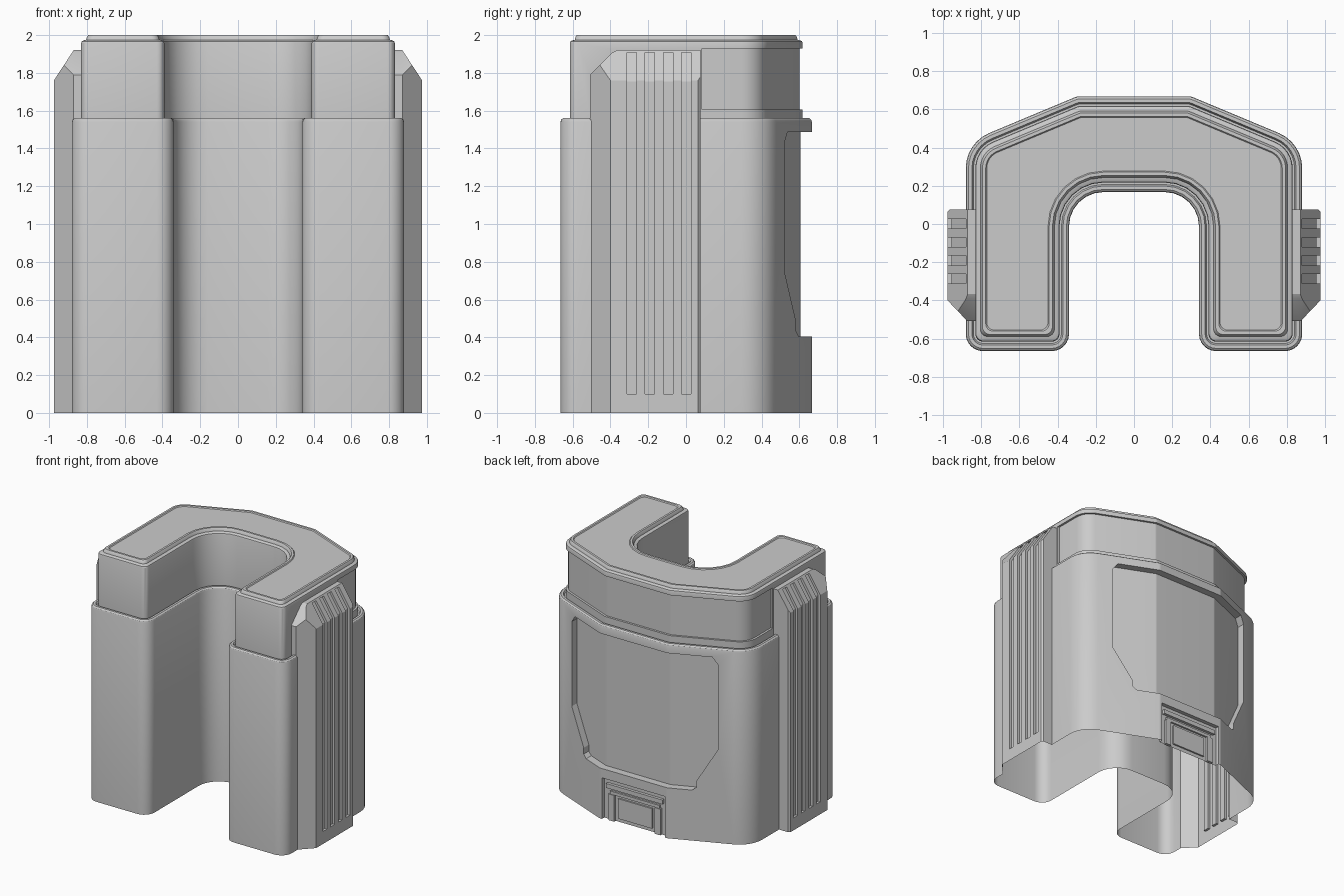
import bpy, bmesh, math
from mathutils import Vector, Matrix

if "Cube" in bpy.data.objects:
    bpy.data.objects.remove(bpy.data.objects["Cube"])


def make_object(name, bm):
    bmesh.ops.recalc_face_normals(bm, faces=bm.faces)
    me = bpy.data.meshes.new(name)
    bm.to_mesh(me)
    bm.free()
    ob = bpy.data.objects.new(name, me)
    bpy.context.collection.objects.link(ob)
    return ob


def outline(corners, d, steps=6):
    """Counter-clockwise rounded outline, moved inward by d."""
    pts = [Vector(c[:2]) for c in corners]
    n, out = len(pts), []
    for i, p in enumerate(pts):
        e1 = (p - pts[i - 1]).normalized()
        e2 = (pts[(i + 1) % n] - p).normalized()
        n1, n2 = Vector((-e1.y, e1.x)), Vector((-e2.y, e2.x))
        q = p + d * (n1 + n2) / (1 + n1.dot(n2))
        turn = math.atan2(e1.x * e2.y - e1.y * e2.x, e1.dot(e2))
        sign = 1 if turn > 0 else -1
        r = max(corners[i][2] - sign * d, 0.04)
        a = q - e1 * r * math.tan(abs(turn) / 2)
        c = a + n1 * r * sign
        for k in range(steps + 1):
            out.append(c + Matrix.Rotation(turn * k / steps, 2) @ (a - c))
    return out


def loft(name, corners, profile):
    """Stack of outlines; profile lists (inset, z)."""
    bm = bmesh.new()
    rings = [[bm.verts.new((p.x, p.y, z)) for p in outline(corners, d)] for d, z in profile]
    n = len(rings[0])
    for a, b in zip(rings, rings[1:]):
        for i in range(n):
            j = (i + 1) % n
            bm.faces.new((a[i], a[j], b[j], b[i]))
    bm.faces.new(rings[0])
    bm.faces.new(rings[-1])
    return make_object(name, bm)


def prism_bm(points, vec):
    bm = bmesh.new()
    f = bm.faces.new([bm.verts.new(p) for p in points])
    new = bmesh.ops.extrude_face_region(bm, geom=[f])['geom']
    bmesh.ops.translate(bm, vec=vec, verts=[v for v in new if isinstance(v, bmesh.types.BMVert)])
    return bm


def prism(name, points, vec):
    return make_object(name, prism_bm(points, vec))


def box(name, x0, x1, y0, y1, z0, z1):
    return prism(name, [(x0, y0, z0), (x1, y0, z0), (x1, y1, z0), (x0, y1, z0)], (0, 0, z1 - z0))


def boolean(ob, other, op):
    m = ob.modifiers.new('cut', 'BOOLEAN')
    m.operation, m.solver, m.object = op, 'EXACT', other
    bpy.context.view_layer.objects.active = ob
    bpy.ops.object.modifier_apply(modifier=m.name)
    bpy.data.objects.remove(other)


def mirrored(half):
    return half + [(-x, *rest) for x, *rest in reversed(half)]


# U-shaped plan: x, y, corner radius
outer_half = [(.88, -.665, .09), (.88, .425, .2), (.3, .667, .05)]
shell = mirrored([(.34, .167, .18), (.34, -.665, .09)] + outer_half)
plug_plan = mirrored(outer_half)

# Body with shoulder, neck and stepped lid
body = loft('body', shell, [
    (0, -.1), (0, 1.54), (.004, 1.552), (.014, 1.56), (.032, 1.56), (.04, 1.545), (.05, 1.545),
    (.05, 1.958), (.053, 1.967), (.062, 1.972), (.076, 1.975), (.08, 1.99), (.087, 2.0),
    (.104, 2.0), (.11, 1.993)])


def recess(cutter, depth):
    boolean(cutter, loft('plug', plug_plan, [(depth, -1), (depth, 3)]), 'DIFFERENCE')
    boolean(body, cutter, 'DIFFERENCE')


# Shallow band round the back of the neck
recess(box('band_cutter', -1.2, 1.2, .085, 1.2, 1.605, 1.93), .067)

# Large recessed panel on the back
half = [(.47, .405), (.50, .43), (.50, .48), (.65, .75), (.65, 1.43), (.61, 1.487)]
recess(prism('panel_cutter', [(x, .35, z) for x, z in mirrored(half)], (0, .8, 0)), .06)

# Latch pocket at the foot of the back
boolean(body, box('pocket_cutter', -.28, .28, .635, .9, -.3, .33), 'DIFFERENCE')


# Ribbed side grip
def grip():
    plan = [(.80, .077), (.962, .077), (.975, .064), (.975, -.40), (.872, -.508), (.80, -.508)]
    bm = prism_bm([(x, y, -.05) for x, y in plan], (0, 0, 1.97))
    for co, no in [((.975, 0, 1.76), (.16, 0, .105)),
                   ((0, -.508, 1.79), (0, -.13, .13)),
                   ((0, -.45, 1.875), (0, -.07, .13))]:
        r = bmesh.ops.bisect_plane(bm, geom=bm.verts[:] + bm.edges[:] + bm.faces[:],
                                   plane_co=co, plane_no=no, clear_outer=True)
        edges = [e for e in bm.edges if e.is_boundary]
        if edges:
            bmesh.ops.holes_fill(bm, edges=edges, sides=0)
    ob = make_object('side_grip', bm)
    slot = [(.955, .1), (1.1, .1), (1.1, 1.908), (.857, 1.908), (.955, 1.755)]
    for y in (-.287, -.191, -.095, .001):
        boolean(ob, prism('slot_cutter', [(x, y - .025, z) for x, z in slot], (0, .05, 0)), 'DIFFERENCE')
    return ob


for side in (1, -1):
    g = grip()
    if side < 0:
        g.data.transform(Matrix.Scale(-1, 4, (1, 0, 0)))
        g.data.flip_normals()
    boolean(body, g, 'UNION')

# Open the underside
bm = bmesh.new()
bm.from_mesh(body.data)
bmesh.ops.bisect_plane(bm, geom=bm.verts[:] + bm.edges[:] + bm.faces[:],
                       plane_co=(0, 0, 0), plane_no=(0, 0, 1), clear_inner=True)
bmesh.ops.remove_doubles(bm, verts=bm.verts, dist=.0002)
bm.to_mesh(body.data)
bm.free()

bpy.ops.object.select_all(action='DESELECT')
body.select_set(True)
bpy.context.view_layer.objects.active = body
bpy.ops.object.shade_smooth_by_angle(angle=math.radians(25))

# Latch parts inside the pocket
box('latch_bar', -.25, .25, .63, .658, .255, .29)
box('latch_lip', -.22, .22, .63, .65, .21, .235)
box('latch_plate', -.15, .15, .63, .648, .03, .19)
for s in (-1, 1):
    box('latch_rail', s * .205 - .025, s * .205 + .025, .63, .655, 0, .21)
